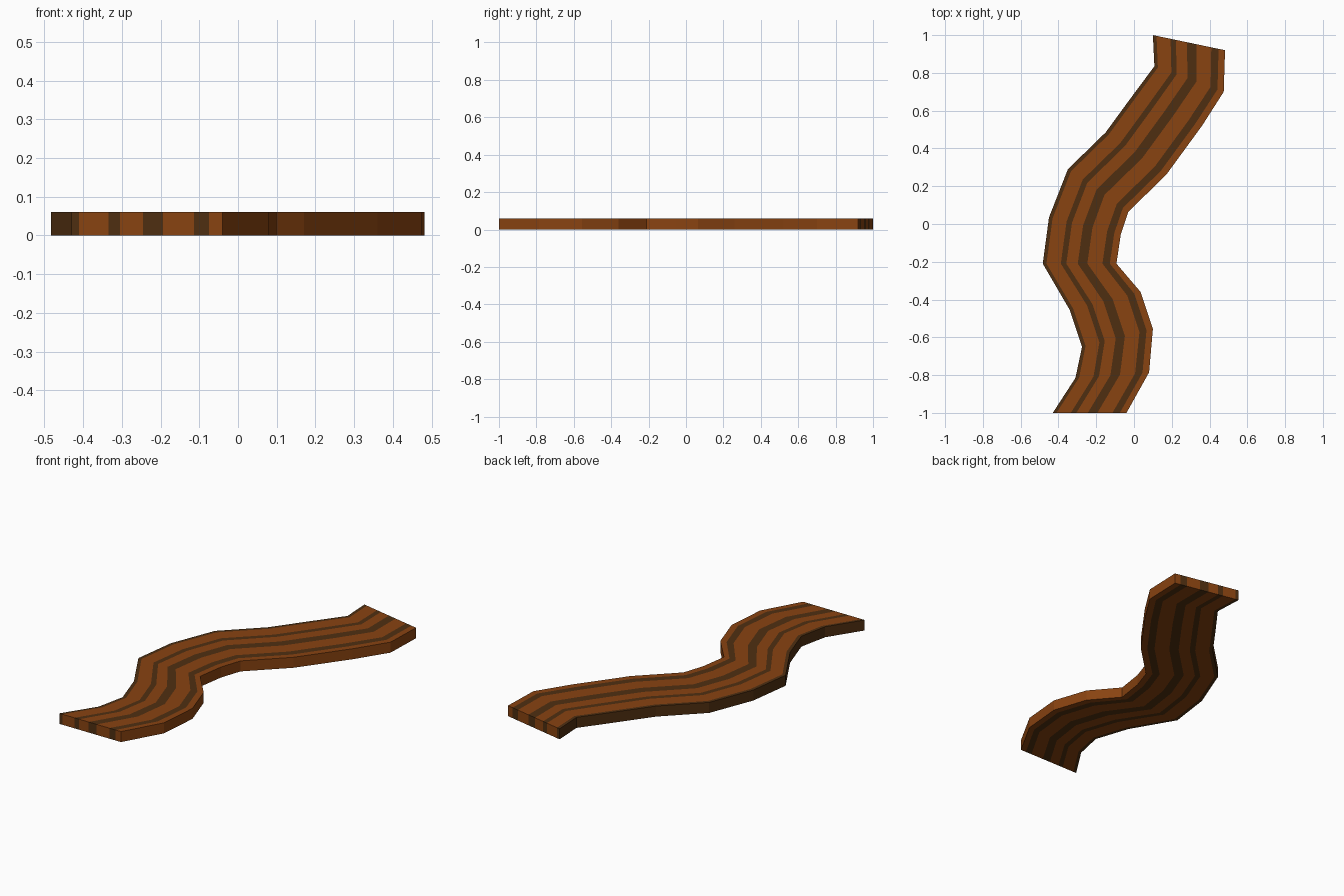
import bpy, bmesh

if "Cube" in bpy.data.objects:
    bpy.data.objects.remove(bpy.data.objects["Cube"])

THICK = 0.06

def material(name, rgb):
    m = bpy.data.materials.new(name)
    m.diffuse_color = (*rgb, 1.0)
    m.use_nodes = True
    m.node_tree.nodes["Principled BSDF"].inputs["Base Color"].default_value = m.diffuse_color
    return m

light_wood = material("light_wood", (0.25, 0.056, 0.0055))
dark_wood = material("dark_wood", (0.078, 0.028, 0.0055))

# Matching points along the left and right edges of the winding path
left = [(-0.43, -1.0), (-0.31, -0.815), (-0.275, -0.65), (-0.34, -0.455),
        (-0.483, -0.21), (-0.45, 0.035), (-0.35, 0.29), (-0.15, 0.485),
        (-0.022, 0.66), (0.108, 0.835), (0.10, 1.0)]
right = [(-0.04, -1.0), (0.08, -0.785), (0.10, -0.555), (0.035, -0.36),
         (-0.093, -0.21), (-0.07, -0.055), (-0.03, 0.065), (0.17, 0.26),
         (0.36, 0.52), (0.475, 0.70), (0.482, 0.92)]

# Stripe borders across the width; stripes alternate dark, light
cuts = [0, 0.05, 0.245, 0.32, 0.475, 0.605, 0.81, 0.91, 1]

bm = bmesh.new()

def layer(z):
    return [[bm.verts.new((a[0] + (b[0] - a[0]) * t, a[1] + (b[1] - a[1]) * t, z))
             for t in cuts] for a, b in zip(left, right)]

low, high = layer(0), layer(THICK)

def quad(a, b, c, d, stripe):
    bm.faces.new((a, b, c, d)).material_index = 1 - stripe % 2

rows, cols = len(left) - 1, len(cuts) - 1
# Striped top and underside
for i in range(rows):
    for j in range(cols):
        quad(high[i][j], high[i][j + 1], high[i + 1][j + 1], high[i + 1][j], j)
        quad(low[i][j], low[i + 1][j], low[i + 1][j + 1], low[i][j + 1], j)
    # Long sides
    quad(low[i][0], high[i][0], high[i + 1][0], low[i + 1][0], 0)
    quad(low[i][-1], low[i + 1][-1], high[i + 1][-1], high[i][-1], cols - 1)
# Striped ends
for j in range(cols):
    quad(low[0][j], low[0][j + 1], high[0][j + 1], high[0][j], j)
    quad(low[-1][j], high[-1][j], high[-1][j + 1], low[-1][j + 1], j)

bmesh.ops.recalc_face_normals(bm, faces=bm.faces)
mesh = bpy.data.meshes.new("winding_plank")
bm.to_mesh(mesh)
bm.free()
mesh.materials.append(light_wood)
mesh.materials.append(dark_wood)
obj = bpy.data.objects.new("winding_plank", mesh)
bpy.context.collection.objects.link(obj)
